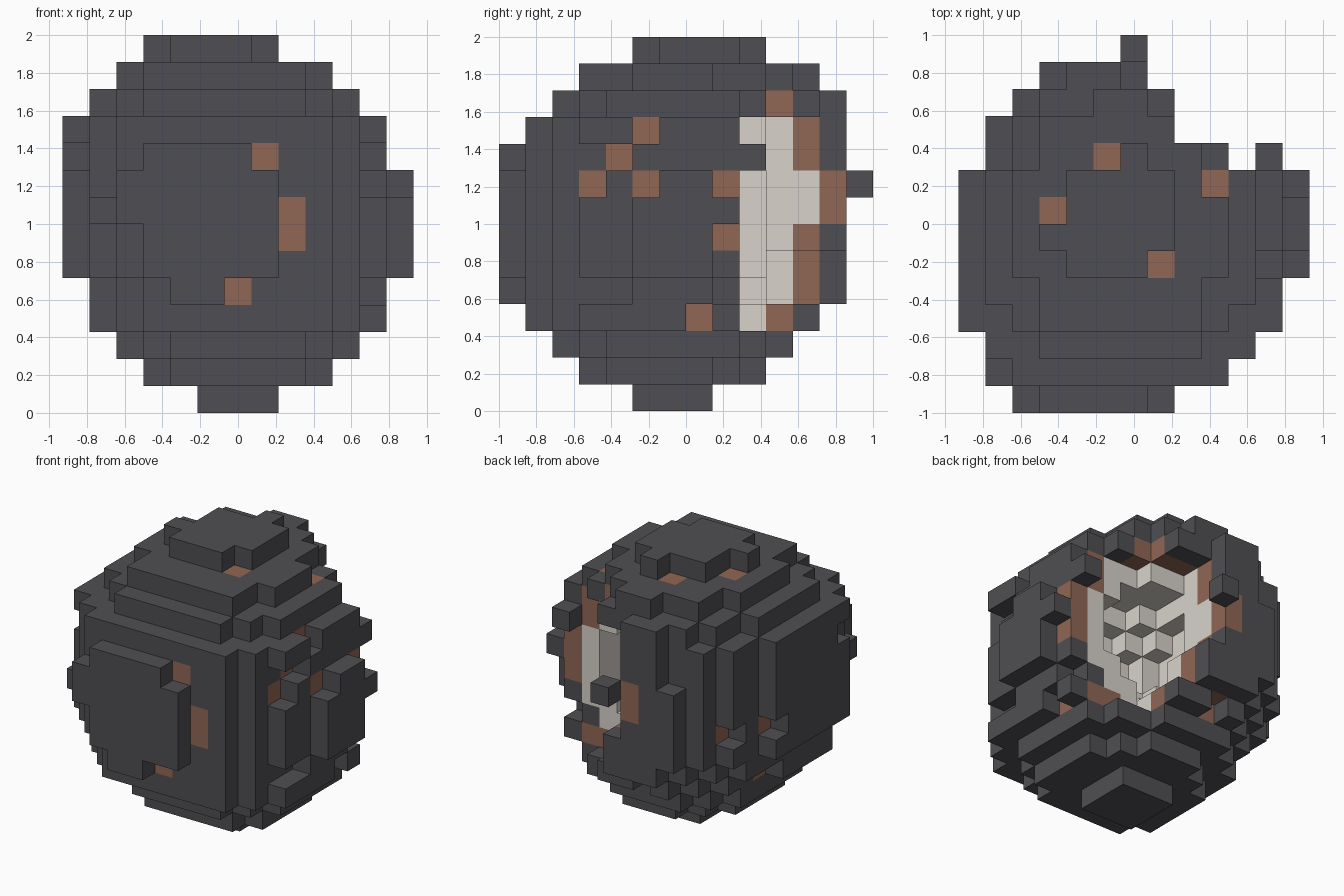
import bpy
import bmesh
from mathutils import Vector

default = bpy.data.objects.get("Cube")
if default:
    bpy.data.objects.remove(default, do_unlink=True)

CELL = 1 / 7
CENTRE = Vector((6.5, 7, 0))
SIDES = [Vector(d) for d in ((1, 0, 0), (-1, 0, 0), (0, 1, 0),
                             (0, -1, 0), (0, 0, 1), (0, 0, -1))]

# Extent of every layer of blocks, bottom to top: first x, last x, first y, last y
LAYERS = [
    (5, 7, 5, 7), (3, 9, 3, 9), (2, 10, 2, 10), (1, 11, 1, 11), (1, 11, 0, 12),
    (0, 12, 0, 12), (0, 12, 0, 12), (0, 12, 0, 12), (0, 12, 0, 12),
    (0, 11, 0, 12), (0, 11, 1, 12), (1, 10, 2, 12), (2, 9, 3, 11), (3, 7, 5, 9),
]

# Pits in the shell: axis, direction, then the two other coordinates
PITS = {
    (1, -1): [(7, 9), (8, 6), (8, 7), (6, 4)],
    (0, 1): [(5, 10), (4, 9), (3, 8), (5, 8), (8, 8), (8, 6), (7, 3)],
    (2, 1): [(3, 7), (5, 9), (7, 5), (9, 8)],
    (1, 1): [(5, 3)],
    (0, -1): [(10, 6), (8, 6), (7, 3)],
}


def rounded_layer(k, extent):
    """Blocks inside the ellipse that fills one layer, squarer towards the front."""
    x0, x1, y0, y1 = extent
    lean = 0.4 if 4 <= k <= 8 else 0
    pad = 0.5 if k <= 8 else 0.3
    cx, cy = (x0 + x1) / 2 - lean, (y0 + y1) / 2
    rx, ry = (x1 - x0) / 2 + pad, (y1 - y0) / 2 + pad
    front_power = 3.5 if 10 <= k <= 12 else 2.8 if 1 <= k <= 3 else 2
    cells = set()
    for i in range(x0, x1 + 1):
        for j in range(y0, y1 + 1):
            power = front_power if j < cy else 2
            if (abs(i - cx) / rx) ** power + (abs(j - cy) / ry) ** power <= 1.02:
                cells.add((i, j, k))
    return cells


def neighbours(cell):
    return [tuple(int(c + d) for c, d in zip(cell, side)) for side in SIDES]


def inner(cells):
    """Blocks that are covered on all six sides."""
    return {c for c in cells if all(n in cells for n in neighbours(c))}


def in_opening(cell):
    """Back corner cut off, with a wider window at middle height."""
    i, j, k = cell
    if (i >= 8 and j >= 10) or (i >= 10 and j >= 9):
        return True
    if not 3 <= k <= 10:
        return False
    rim = 6 if k >= 6 else 7 if k >= 4 else 8
    return (i >= 8 and j >= 9) or (i >= rim and j >= 10)


def in_chamber(cell):
    """Round hollow behind the window."""
    return (Vector(cell) - Vector((7.8, 8.6, 6.6))).length < 3.3


def material(name, colour):
    mat = bpy.data.materials.new(name)
    mat.use_nodes = True
    mat.diffuse_color = (*colour, 1)
    mat.node_tree.nodes["Principled BSDF"].inputs["Base Color"].default_value = (*colour, 1)
    return mat


def block_object(name, cells, solid, mat):
    """Mesh of the exposed block faces, with flat areas merged."""
    bm = bmesh.new()
    verts = {}

    def vert(p):
        key = tuple(round(c) for c in p)
        if key not in verts:
            verts[key] = bm.verts.new((Vector(key) - CENTRE) * CELL)
        return verts[key]

    for cell in sorted(cells):
        mid = Vector(cell) + Vector((0.5, 0.5, 0.5))
        for side, other in zip(SIDES, neighbours(cell)):
            if other in solid:
                continue
            u = Vector((side.y, side.z, side.x)) / 2
            v = side.cross(u)
            face_mid = mid + side / 2
            bm.faces.new([vert(face_mid + a * u + b * v)
                          for a, b in ((-1, -1), (1, -1), (1, 1), (-1, 1))])
    bmesh.ops.dissolve_limit(bm, angle_limit=0.01, verts=bm.verts[:], edges=bm.edges[:])
    mesh = bpy.data.meshes.new(name)
    bm.to_mesh(mesh)
    bm.free()
    mesh.materials.append(mat)
    bpy.context.collection.objects.link(bpy.data.objects.new(name, mesh))


# Whole boulder, with a few raised and chipped blocks
body = set()
for k, extent in enumerate(LAYERS):
    body |= rounded_layer(k, extent)
body |= {(12, 8, k) for k in (6, 7, 8)} | {(2, 0, 7), (2, 0, 8), (1, 1, 7)}
body |= {(7, 5, 13), (3, 0, 9)}
body -= {(0, 9, k) for k in range(5, 9)} | {(3, 0, 4), (7, 0, 4), (1, 8, 3)}
body -= {(8, 0, 5), (8, 0, 8), (3, 8, 13), (4, 9, 13), (6, 12, 11), (7, 12, 11)}

# Nested materials: shell, lining, core
covered = inner(body)
core = inner(covered)
lining = covered - core
deep = inner(core)

# Pits take off the outermost block and bare the lining
solid = set(body)
for (axis, direction), spots in PITS.items():
    for spot in spots:
        row = sorted((c for c in body if c[:axis] + c[axis + 1:] == spot),
                     key=lambda c: -direction * c[axis])
        solid.discard(row[0])
        lining.add(row[1])

# Sides of the window where lining and core come further out
pale_rim = {(5, 11, 7), (5, 11, 8), (9, 8, 4), (10, 8, 5)}
lining |= {(5, 12, 7), (5, 12, 8)}
lining -= pale_rim
core |= pale_rim

# Window and hollow, then two loose shell blocks
solid = {c for c in solid
         if not in_opening(c) and not (c in deep and in_chamber(c))}
solid |= {(11, 9, 9), (6, 13, 8)}
lining &= solid
core = (core & solid) - lining
shell = solid - lining - core

block_object("stone_shell", shell, solid, material("dark grey stone", (0.078, 0.076, 0.084)))
block_object("inner_lining", lining, solid, material("brown lining", (0.285, 0.135, 0.09)))
block_object("pale_core", core, solid, material("pale core", (0.69, 0.65, 0.6)))
